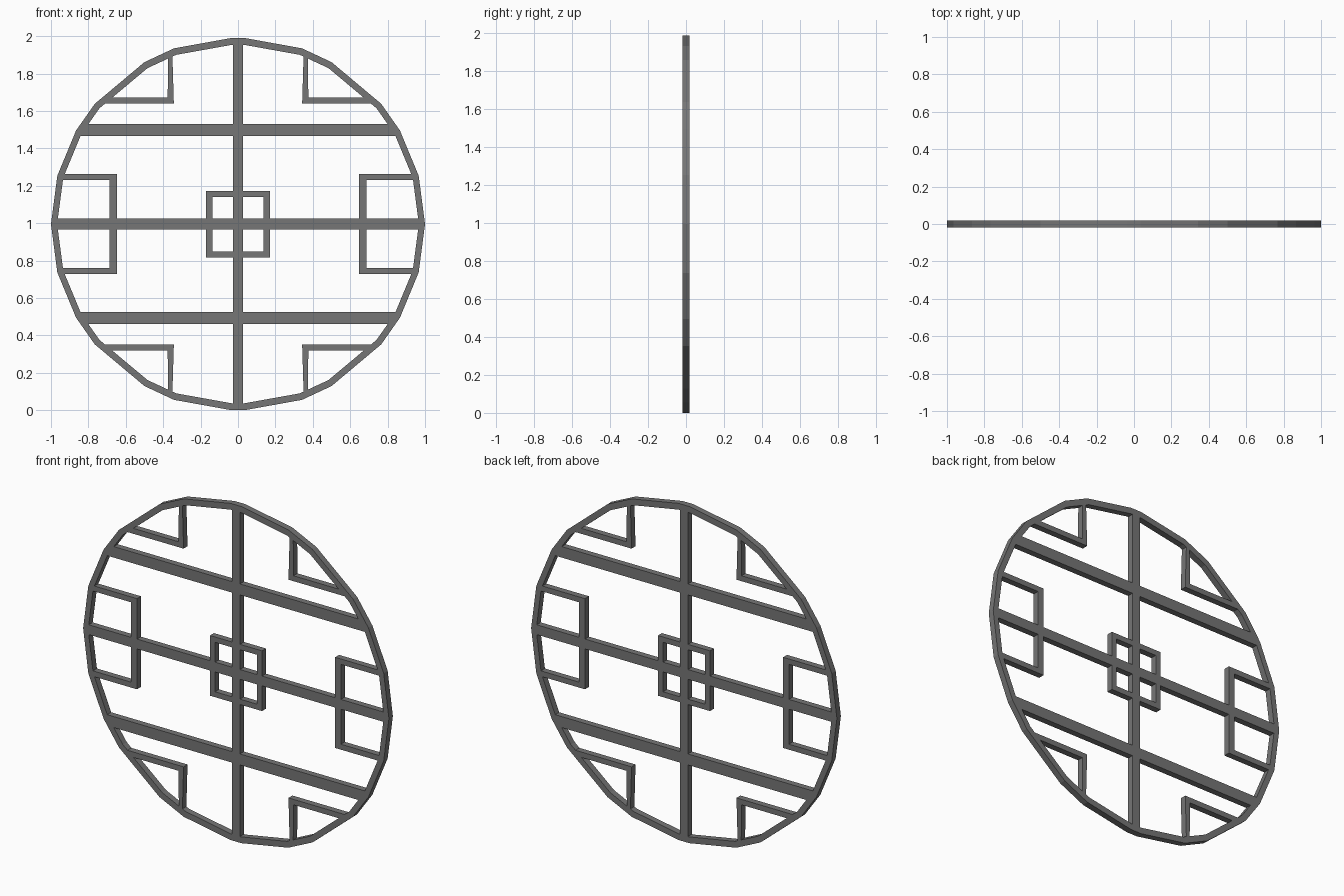
import bpy, bmesh
from math import sin, cos, radians

if "Cube" in bpy.data.objects:
    bpy.data.objects.remove(bpy.data.objects["Cube"])

CZ = 0.995   # height of the window centre
T = 0.0185   # half depth
BOTH = (1, -1)

# Dark grey metal
dark = bpy.data.materials.new("dark_grey")
dark.diffuse_color = (0.18, 0.18, 0.18, 1)
dark.use_nodes = True
dark.node_tree.nodes["Principled BSDF"].inputs["Base Color"].default_value = dark.diffuse_color


def finish(name, bm):
    bmesh.ops.recalc_face_normals(bm, faces=bm.faces)
    me = bpy.data.meshes.new(name)
    bm.to_mesh(me)
    bm.free()
    me.materials.append(dark)
    ob = bpy.data.objects.new(name, me)
    bpy.context.collection.objects.link(ob)
    return ob


def prism(name, outline, hole=None, mirrors=((1, 1),)):
    """Extrude an x-z outline through the depth, once per mirror sign pair.
    A hole must have as many points as its outline."""
    bm = bmesh.new()
    for sx, sz in mirrors:
        def verts(pts):
            return [bm.verts.new((sx * x, -T, CZ + sz * z)) for x, z in pts]
        outer = verts(outline)
        if hole:
            inner = verts(hole)
            n = len(outer)
            faces = [bm.faces.new((outer[i], outer[(i + 1) % n],
                                   inner[(i + 1) % n], inner[i])) for i in range(n)]
        else:
            faces = [bm.faces.new(outer)]
        ext = bmesh.ops.extrude_face_region(bm, geom=faces, use_keep_orig=True)
        moved = [g for g in ext["geom"] if isinstance(g, bmesh.types.BMVert)]
        bmesh.ops.translate(bm, verts=moved, vec=(0, 2 * T, 0))
    return finish(name, bm)


def box(x, z):
    return [(-x, -z), (x, -z), (x, z), (-x, z)]


# Faceted outer rim, uneven facets mirrored into four quadrants
quarter = [(cos(radians(a)), sin(radians(a))) for a in (15, 30, 40, 60, 70)]
quarter.append((0.035, CZ))
right_top = quarter
left_top = [(-x, z) for x, z in reversed(quarter)]
left_bottom = [(-x, -z) for x, z in quarter]
right_bottom = [(x, -z) for x, z in reversed(quarter)]
rim = [(1, 0)] + right_top + left_top + [(-1, 0)] + left_bottom + right_bottom
prism("outer_rim", rim, [(x * 0.967, z * 0.963) for x, z in rim])

# Main cross bars
prism("vertical_bar", box(0.026, 0.975))
prism("middle_bar", box(0.98, 0.029))
prism("cross_bars", [(-0.86, 0.47), (0.86, 0.47), (0.82, 0.535), (-0.82, 0.535)],
      mirrors=[(1, s) for s in BOTH])

# Small square frame in the centre
prism("centre_frame", box(0.17, 0.178), box(0.137, 0.146))

# Bracket frames at both sides
prism("side_brackets",
      [(0.942, 0.268), (0.648, 0.268), (0.648, -0.268), (0.942, -0.268),
       (0.95, -0.236), (0.686, -0.236), (0.686, 0.236), (0.95, 0.236)],
      mirrors=[(s, 1) for s in BOTH])

# L-shaped corner brackets
prism("corner_brackets",
      [(0.343, 0.645), (0.73, 0.645), (0.69, 0.677), (0.376, 0.677),
       (0.374, 0.9), (0.351, 0.91)],
      mirrors=[(sx, sz) for sx in BOTH for sz in BOTH])
